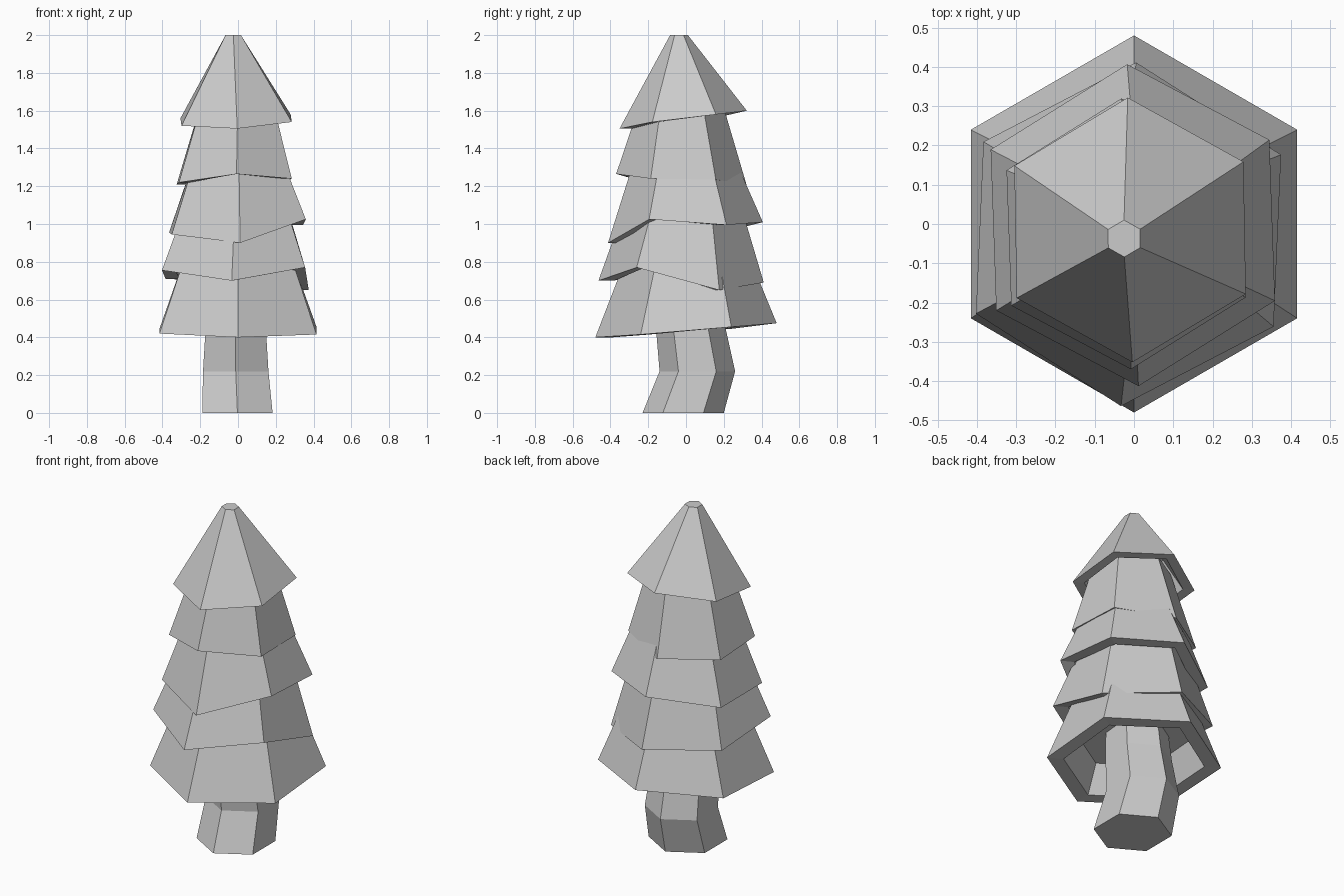
import bpy, math

if "Cube" in bpy.data.objects:
    bpy.data.objects.remove(bpy.data.objects["Cube"])


def ring(cx, cy, r, z, rot=0.0):
    """Six points from the front corner, counter-clockwise; z is one height or six."""
    zs = z if isinstance(z, (list, tuple)) else [z] * 6
    pts = []
    for i in range(6):
        a = math.radians(-90 + rot + 60 * i)
        pts.append((cx + r * math.cos(a), cy + r * math.sin(a), zs[i]))
    return pts


def loft(name, rings):
    """Skin consecutive hexagon rings and cap both ends."""
    verts = [p for rg in rings for p in rg]
    n = len(rings)
    faces = [tuple(reversed(range(6)))]
    for k in range(n - 1):
        for i in range(6):
            j = (i + 1) % 6
            faces.append((6 * k + i, 6 * k + j, 6 * k + 6 + j, 6 * k + 6 + i))
    faces.append(tuple(range(6 * (n - 1), 6 * n)))
    me = bpy.data.meshes.new(name)
    me.from_pydata(verts, [], faces)
    ob = bpy.data.objects.new(name, me)
    bpy.context.collection.objects.link(ob)
    return ob


# bent trunk
loft("trunk", [
    ring(-0.003, -0.015, 0.215, 0.0),
    ring(-0.012, 0.06, 0.2, 0.22),
    ring(-0.012, 0.025, 0.184, 0.45),
    ring(-0.012, 0.01, 0.17, 0.66),
])

# foliage tiers: rim (x, y, radius, turn), uneven rim heights, top (x, y, radius, z)
tiers = [
    ((0, 0, 0.48, 0), (0.40, 0.415, 0.455, 0.475, 0.445, 0.42), (0, 0.01, 0.32, 0.84)),
    ((-0.014, -0.026, 0.438, -2.5), (0.70, 0.77, 0.65, 0.69, 0.71, 0.755), (-0.01, -0.015, 0.305, 1.10)),
    ((-0.003, -0.003, 0.41, 2), (0.90, 1.025, 0.995, 1.01, 0.955, 0.945), (0, -0.008, 0.26, 1.36)),
    ((-0.02, -0.025, 0.345, 2), (1.265, 1.24, 1.235, 1.21, 1.21, 1.22), (-0.005, -0.025, 0.215, 1.65)),
    ((-0.01, -0.015, 0.337, 1), (1.505, 1.54, 1.58, 1.60, 1.56, 1.52), (-0.025, -0.037, 0.047, 2.0)),
]
for i, ((x, y, r, rot), heights, (tx, ty, tr, tz)) in enumerate(tiers):
    slope = (r - tr) / (tz - sum(heights) / 6)
    depth = 0.17
    roof = [h + depth for h in heights]
    loft(f"foliage_tier_{i + 1}", [
        ring(x, y, r * 0.81 - slope * depth, roof, rot),   # hollow ceiling
        ring(x, y, r * 0.81, heights, rot),                # inner rim
        ring(x, y, r, heights, rot),                       # outer rim
        ring(tx, ty, tr, tz, rot * 0.5),                   # tier top
    ])
